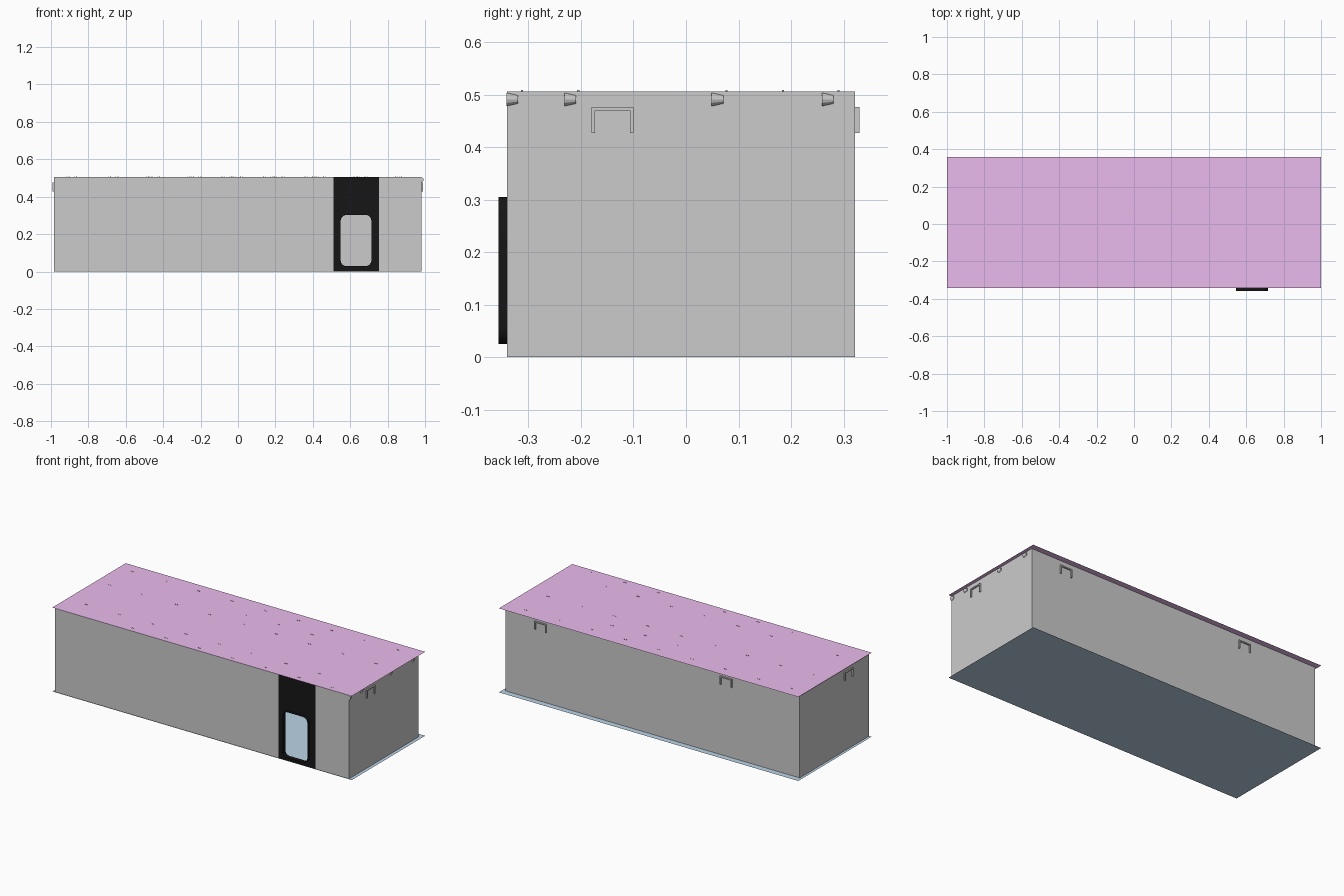
import bpy, bmesh
from math import pi, cos, sin
from mathutils import Matrix, Vector

if "Cube" in bpy.data.objects:
    bpy.data.objects.remove(bpy.data.objects["Cube"])


def material(name, rgb):
    m = bpy.data.materials.new(name)
    m.diffuse_color = (*rgb, 1)
    m.use_nodes = True
    m.node_tree.nodes["Principled BSDF"].inputs["Base Color"].default_value = m.diffuse_color
    return m


PINK = material("pink", (0.83, 0.50, 0.86))
BLUE = material("blue", (0.50, 0.66, 0.80))
BLACK = material("black", (0.008, 0.008, 0.008))

X0, X1, Y0, Y1, TOP = -0.985, 0.98, -0.341, 0.322, 0.507


def finish(name, bm, mat=None):
    me = bpy.data.meshes.new(name)
    bm.to_mesh(me)
    bm.free()
    ob = bpy.data.objects.new(name, me)
    bpy.context.collection.objects.link(ob)
    if mat:
        me.materials.append(mat)
    return ob


def sheet(name, z, mat):
    bm = bmesh.new()
    bm.faces.new([bm.verts.new((x, y, z)) for x, y in
                  ((-1, -0.343), (1, -0.343), (1, 0.357), (-1, 0.357))])
    return finish(name, bm, mat)


def add_box(bm, lo, hi):
    lo, hi = Vector(lo), Vector(hi)
    bmesh.ops.create_cube(bm, size=1, matrix=Matrix.Translation((lo + hi) / 2)
                          @ Matrix.Diagonal((*(hi - lo), 1)))


def box(name, lo, hi):
    bm = bmesh.new()
    add_box(bm, lo, hi)
    return finish(name, bm)


def rounded(x0, x1, z0, z1, r, n=6):
    pts = []
    for k, (cx, cz) in enumerate(((x1 - r, z1 - r), (x0 + r, z1 - r),
                                  (x0 + r, z0 + r), (x1 - r, z0 + r))):
        for i in range(n + 1):
            a = pi / 2 * (k + i / n)
            pts.append((cx + r * cos(a), cz + r * sin(a)))
    return pts


def plate(name, loops, y, half, mat):
    """Filled outline with holes, standing in the xz plane."""
    cu = bpy.data.curves.new(name, 'CURVE')
    cu.dimensions, cu.fill_mode, cu.extrude = '2D', 'BOTH', half
    for pts in loops:
        s = cu.splines.new('POLY')
        s.points.add(len(pts) - 1)
        for p, (u, v) in zip(s.points, pts):
            p.co = (u, v, 0, 1)
        s.use_cyclic_u = True
    ob = bpy.data.objects.new(name, cu)
    bpy.context.collection.objects.link(ob)
    ob.rotation_euler.x = pi / 2
    ob.location.y = y
    cu.materials.append(mat)
    bpy.ops.object.select_all(action='DESELECT')
    ob.select_set(True)
    bpy.context.view_layer.objects.active = ob
    bpy.ops.object.convert(target='MESH')


# Floor and roof sheets
sheet("floor", 0, BLUE)
sheet("roof", TOP, PINK)

# Walls
T, ZA, ZB = 0.008, 0.001, TOP - 0.001
box("back_wall", (X0, Y1 - T, ZA), (X1, Y1, ZB))
box("left_wall", (X0, Y0 + T, ZA), (X0 + T, Y1 - T, ZB))
box("right_wall", (X1 - T, Y0, ZA), (X1, Y1 - T, ZB))
box("front_wall_left", (X0, Y0, ZA), (0.51, Y0 + T, ZB))
box("front_wall_right", (0.755, Y0, ZA), (X1 - T, Y0 + T, ZB))

# Black entrance panel with a rounded doorway and a projecting rim
hole = rounded(0.549, 0.713, 0.029, 0.302, 0.03)
edge = rounded(0.546, 0.716, 0.026, 0.305, 0.033)
plate("entrance_panel", [[(0.51, ZA), (0.755, ZA), (0.755, ZB), (0.51, ZB)], hole],
      Y0 + T / 2, T / 2, BLACK)
plate("doorway_rim", [edge, hole], Y0 - 0.008, 0.008, BLACK)


# Hanging brackets on the outer walls: top bar and two legs
def bracket(name, x, y, turn):
    bm = bmesh.new()
    w, t, d = 0.04, 0.007, 0.008
    add_box(bm, (-w, 0, 0.47), (w, d, 0.477))
    for s in (-1, 1):
        a, b = sorted((s * w, s * (w - t)))
        add_box(bm, (a, 0, 0.427), (b, d, 0.47))
    ob = finish(name, bm)
    ob.location = (x, y, 0)
    ob.rotation_euler.z = turn


bracket("back_bracket_1", 0.745, Y1, 0)
bracket("back_bracket_2", -0.495, Y1, 0)
bracket("left_bracket", X0, -0.14, pi / 2)
bracket("right_bracket", X1, -0.14, -pi / 2)


# Spotlights under the roof, their stems just piercing it
def add_spot(bm, x, y, r=0.014):
    bmesh.ops.create_cone(bm, cap_ends=True, segments=12, radius1=r, radius2=r * 0.6,
                          depth=0.022, matrix=Matrix.Translation((x, y, 0.491))
                          @ Matrix.Rotation(-pi / 2, 4, 'X'))
    for s in (-1, 1):
        add_box(bm, (x + s * 0.006 - 0.002, y - 0.002, 0.495),
                (x + s * 0.006 + 0.002, y + 0.002, TOP + 0.002))


bm = bmesh.new()
for y, start, count in ((0.29, -0.91, 9), (0.185, -0.08, 3), (0.077, -0.91, 9),
                        (-0.205, -0.87, 8), (-0.312, -0.485, 7)):
    for i in range(count):
        add_spot(bm, start + i * 0.2222, y)
finish("ceiling_spotlights", bm)

# Small spotlights along the outside of the right wall
bm = bmesh.new()
for y in (-0.331, -0.22, 0.06, 0.27):
    bmesh.ops.create_cone(bm, cap_ends=True, segments=12, radius1=0.013, radius2=0.008,
                          depth=0.022, matrix=Matrix.Translation((0.979, y, 0.491))
                          @ Matrix.Rotation(pi / 2, 4, 'X') @ Matrix.Rotation(pi, 4, 'X'))
finish("side_spotlights", bm)
